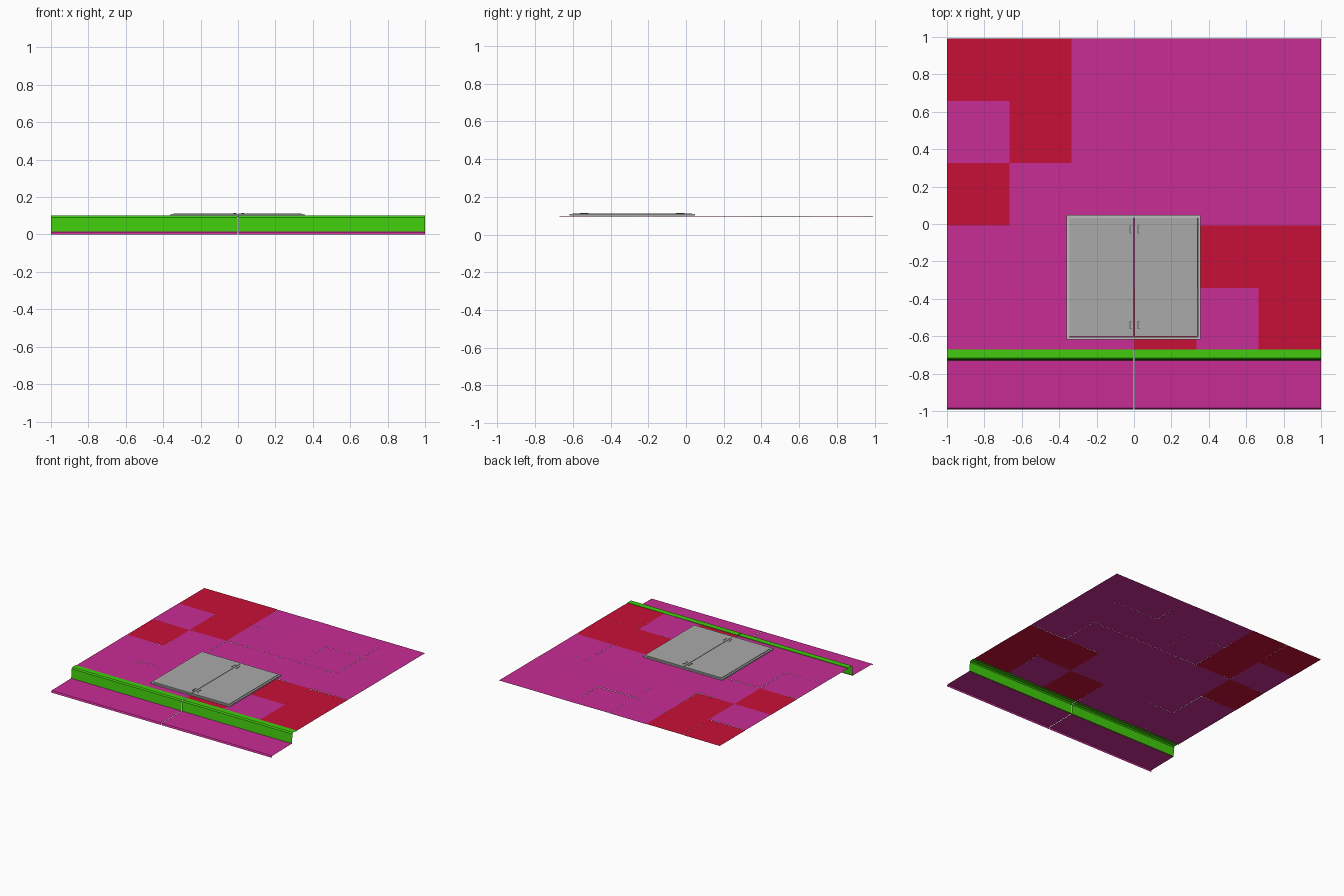
import bpy, bmesh, random

random.seed(4)
cube = bpy.data.objects.get("Cube")
if cube:
    bpy.data.objects.remove(cube, do_unlink=True)


def material(name, rgb):
    m = bpy.data.materials.new(name)
    m.use_nodes = True
    m.diffuse_color = (*rgb, 1)
    bsdf = next(n for n in m.node_tree.nodes if n.type == 'BSDF_PRINCIPLED')
    bsdf.inputs["Base Color"].default_value = (*rgb, 1)
    bsdf.inputs["Roughness"].default_value = 0.8
    return m


PINK = material("pink paving", (0.58, 0.026, 0.30))
RED = material("red paving", (0.58, 0.005, 0.038))
GREEN = material("green curb", (0.053, 0.60, 0.004))
GREY = material("grey door", (0.40, 0.40, 0.40))
PALE = material("pale frame", (0.50, 0.52, 0.50))
DARK = material("dark hinge", (0.12, 0.12, 0.12))


def finish(name, bm, mat):
    mesh = bpy.data.meshes.new(name)
    bm.to_mesh(mesh)
    bm.free()
    mesh.materials.append(mat)
    ob = bpy.data.objects.new(name, mesh)
    bpy.context.collection.objects.link(ob)
    return ob


def box(name, x0, x1, y0, y1, z0, z1, mat):
    bm = bmesh.new()
    bmesh.ops.create_cube(bm, size=1)
    for v in bm.verts:
        v.co = (x1 if v.co.x > 0 else x0, y1 if v.co.y > 0 else y0, z1 if v.co.z > 0 else z0)
    return finish(name, bm, mat)


def strip(name, profile, x0, x1, mat):
    """Sheet made by sweeping a (y, z) profile along x."""
    bm = bmesh.new()
    rows = [[bm.verts.new((x, y, z)) for x in (x0, x1)] for y, z in profile]
    for a, b in zip(rows, rows[1:]):
        bm.faces.new((a[0], a[1], b[1], b[0]))
    return finish(name, bm, mat)


# Paving slabs, slightly uneven
red_slabs = {(0, 0), (0, 1), (1, 1), (2, 0), (3, 4), (3, 5), (4, 3), (4, 5)}
size, back = 1 / 3, 0.992
for row in range(5):
    for col in range(6):
        x0, y1 = -1 + col * size, back - row * size
        y0 = max(y1 - size, -0.67)
        bm = bmesh.new()
        corners = ((x0, y0), (x0 + size, y0), (x0 + size, y1), (x0, y1))
        verts = [bm.verts.new((x, y, 0.098 + random.uniform(-0.0015, 0.0015))) for x, y in corners]
        bm.faces.new(verts)
        finish(f"slab_{row}_{col}", bm, RED if (row, col) in red_slabs else PINK)

# Curb and gutter, in a left and a right length
curb = [(-0.73, 0.013), (-0.724, 0.092), (-0.716, 0.101), (-0.67, 0.101), (-0.67, 0.09)]
gutter = [(-0.992, 0), (-0.985, 0.013), (-0.725, 0.016)]
for side, x0, x1 in (("right", -1, -0.002), ("left", 0.002, 1)):
    strip(side + "_curb", curb, x0, x1, GREEN)
    strip(side + "_gutter", gutter, x0, x1, PINK)

# Cellar hatch frame
L, R, F, B, w = -0.36, 0.355, -0.617, 0.047, 0.014
for name, x0, x1, y0, y1 in (("front", L, R, F, F + w), ("back", L, R, B - w, B),
                             ("right", L, L + w, F + w, B - w), ("left", R - w, R, F + w, B - w)):
    box(name + "_hatch_frame", x0, x1, y0, y1, 0.1, 0.109, PALE)

# Hatch doors with small hinge brackets at both ends
for side, x0, x1, s in (("right", L + w + 0.002, -0.002, -1), ("left", 0.002, R - w - 0.002, 1)):
    box(side + "_hatch_door", x0, x1, F + w + 0.002, B - w - 0.002, 0.101, 0.112, GREY)
    for end, yc in (("front", -0.54), ("back", -0.03)):
        xc = s * 0.022
        box(f"{side}_{end}_hinge_bar", xc - 0.002, xc + 0.002, yc - 0.022, yc + 0.022,
            0.112, 0.114, DARK)
        for dy in (-0.02, 0.02):
            box(f"{side}_{end}_hinge_tab", xc, xc + 0.01, yc + dy - 0.002, yc + dy + 0.002,
                0.112, 0.114, DARK)
